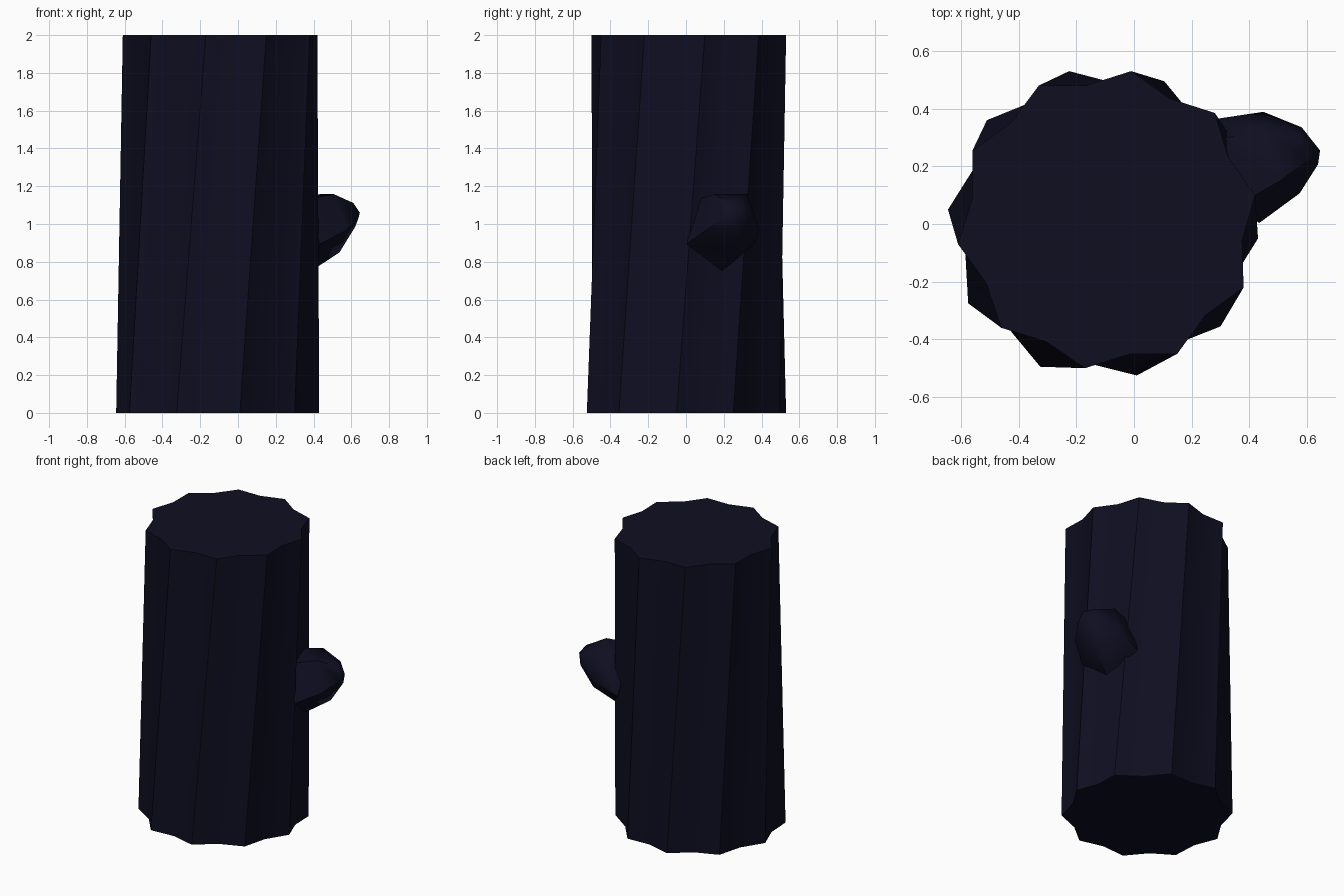
import bpy, bmesh, math
from mathutils import Vector

cube = bpy.data.objects.get("Cube")
if cube:
    bpy.data.objects.remove(cube, do_unlink=True)

# Single dark bark colour
bark = bpy.data.materials.new("dark navy bark")
bark.use_nodes = True
colour = (0.0045, 0.0045, 0.0155, 1)
bark.diffuse_color = colour
shader = bark.node_tree.nodes["Principled BSDF"]
shader.inputs["Base Color"].default_value = colour
shader.inputs["Roughness"].default_value = 0.9


def loft(name, rings, tip=None, angle=40):
    """Bridge rings of points, closing the ends with a face or a tip."""
    bm = bmesh.new()
    loops = [[bm.verts.new(p) for p in ring] for ring in rings]
    n = len(loops[0])
    for low, high in zip(loops, loops[1:]):
        for i in range(n):
            j = (i + 1) % n
            bm.faces.new((low[i], low[j], high[j], high[i]))
    bm.faces.new(loops[0][::-1])
    if tip:
        point = bm.verts.new(tip)
        for i in range(n):
            bm.faces.new((loops[-1][i], loops[-1][(i + 1) % n], point))
    else:
        bm.faces.new(loops[-1])
    bmesh.ops.recalc_face_normals(bm, faces=bm.faces)
    mesh = bpy.data.meshes.new(name)
    bm.to_mesh(mesh)
    bm.free()
    mesh.materials.append(bark)
    obj = bpy.data.objects.new(name, mesh)
    bpy.context.collection.objects.link(obj)
    bpy.ops.object.select_all(action='DESELECT')
    obj.select_set(True)
    bpy.context.view_layer.objects.active = obj
    bpy.ops.object.shade_smooth_by_angle(angle=math.radians(angle))
    return obj


def ridged_ring(tips, z):
    """Add a shallow groove between each pair of ridge tips."""
    centre = Vector((-0.1, 0.01, z))
    ring = []
    for i, tip in enumerate(tips):
        a = Vector((*tip, z))
        b = Vector((*tips[(i + 1) % len(tips)], z))
        ring += [a, centre.lerp((a + b) / 2, 0.95)]
    return ring


# Trunk: ten ridges that twist slightly on the way up
bottom = [(-0.645, 0.05), (-0.575, -0.275), (-0.325, -0.495), (0.01, -0.525),
          (0.3, -0.355), (0.43, -0.05), (0.37, 0.25), (0.105, 0.495),
          (-0.225, 0.53), (-0.51, 0.36)]
top = [(-0.61, -0.07), (-0.46, -0.36), (-0.17, -0.5), (0.15, -0.45),
       (0.38, -0.22), (0.42, 0.1), (0.28, 0.385), (-0.01, 0.53),
       (-0.33, 0.48), (-0.56, 0.255)]
loft("trunk", [ridged_ring(bottom, 0), ridged_ring(top, 2)])

# Branch stub: tapering five-sided rings, point downwards
side = Vector((-0.4, 0.9, 0))
up = Vector((-0.22, -0.05, 1))


def stub_ring(centre, width, height):
    angles = [math.radians(-90 + 72 * i) for i in range(5)]
    return [Vector(centre) + side * width * math.cos(a) + up * height * math.sin(a)
            for a in angles]


loft("branch_stub", [stub_ring((0.34, 0.18, 0.96), 0.21, 0.21),
                     stub_ring((0.5, 0.245, 1.02), 0.165, 0.17),
                     stub_ring((0.605, 0.27, 1.055), 0.075, 0.07)],
     tip=(0.645, 0.255, 1.06), angle=60)
